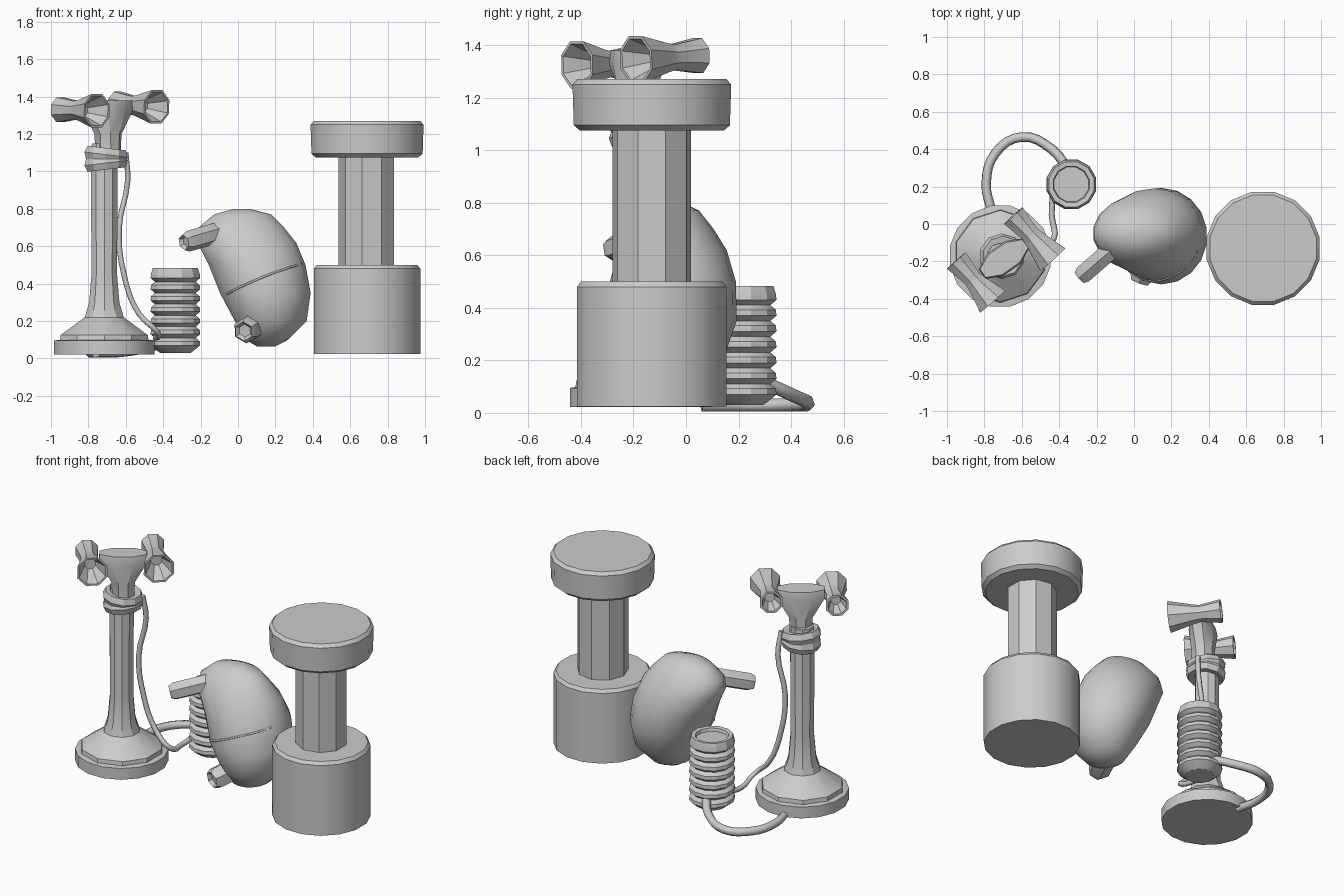
import bpy, bmesh, math
from mathutils import Vector, Matrix
from mathutils.bvhtree import BVHTree

if "Cube" in bpy.data.objects:
    bpy.data.objects.remove(bpy.data.objects["Cube"])

grey = bpy.data.materials.new("plain grey")
grey.diffuse_color = (0.6, 0.6, 0.59, 1)
grey.use_nodes = True
grey.node_tree.nodes["Principled BSDF"].inputs["Base Color"].default_value = grey.diffuse_color


def finish(name, bm, angle=32):
    bmesh.ops.remove_doubles(bm, verts=bm.verts, dist=0.0005)
    bmesh.ops.recalc_face_normals(bm, faces=bm.faces)
    me = bpy.data.meshes.new(name)
    bm.to_mesh(me)
    bm.free()
    ob = bpy.data.objects.new(name, me)
    bpy.context.collection.objects.link(ob)
    me.materials.append(grey)
    bpy.ops.object.select_all(action='DESELECT')
    ob.select_set(True)
    bpy.context.view_layer.objects.active = ob
    bpy.ops.object.shade_smooth_by_angle(angle=math.radians(angle))
    return ob


def loft(name, rings, n, mat=Matrix(), angle=32, closed=False, phase=0.5):
    """rings: (cx, cy, rx, ry, z) ellipses, joined in order"""
    bm = bmesh.new()
    loops = []
    for cx, cy, rx, ry, z in rings:
        loops.append([bm.verts.new(mat @ Vector((
            cx + rx * math.cos(2 * math.pi * (i + phase) / n),
            cy + ry * math.sin(2 * math.pi * (i + phase) / n), z))) for i in range(n)])
    pairs = list(zip(loops, loops[1:]))
    if closed:
        pairs.append((loops[-1], loops[0]))
    for a, b in pairs:
        for i in range(n):
            j = (i + 1) % n
            bm.faces.new((a[i], a[j], b[j], b[i]))
    if not closed:
        bm.faces.new(loops[0])
        bm.faces.new(loops[-1])
    return finish(name, bm, angle)


def lathe(name, profile, n, x=0, y=0, **kw):
    return loft(name, [(x, y, r, r, z) for r, z in profile], n, **kw)


def aim(a, b):
    """frame at a whose z axis points to b"""
    d = Vector(b) - Vector(a)
    return Matrix.Translation(a) @ d.to_track_quat('Z', 'Y').to_matrix().to_4x4(), d.length


def tube(name, pts, radius):
    cu = bpy.data.curves.new(name, 'CURVE')
    cu.dimensions = '3D'
    cu.bevel_depth = radius
    cu.bevel_resolution = 1
    cu.resolution_u = 4
    cu.use_fill_caps = True
    sp = cu.splines.new('BEZIER')
    sp.bezier_points.add(len(pts) - 1)
    for p, co in zip(sp.bezier_points, pts):
        p.co = co
        p.handle_left_type = p.handle_right_type = 'AUTO'
    cu.materials.append(grey)
    ob = bpy.data.objects.new(name, cu)
    bpy.context.collection.objects.link(ob)
    bpy.ops.object.select_all(action='DESELECT')
    ob.select_set(True)
    bpy.context.view_layer.objects.active = ob
    bpy.ops.object.convert(target='MESH')


# Right pedestal: drum, column, cap
px, py = 0.69, -0.13
lathe("pedestal_drum", [(0.29, 0.025), (0.29, 0.48), (0.275, 0.5)], 16, px, py)
lathe("pedestal_column", [(0.152, 0.49), (0.152, 1.09)], 9, px, py)
lathe("pedestal_cap", [(0.28, 1.075), (0.303, 1.095), (0.308, 1.25), (0.29, 1.27)], 16, px, py)

# Pear-shaped body: z, left x, right x, centre y, half depth
body = [(0.065, 0.10, 0.2, -0.08, 0.05), (0.1, 0.04, 0.27, -0.08, 0.13),
        (0.2, -0.02, 0.37, -0.075, 0.215), (0.35, -0.1, 0.392, -0.065, 0.258),
        (0.5, -0.16, 0.365, -0.05, 0.24), (0.62, -0.22, 0.315, -0.05, 0.205),
        (0.7, -0.215, 0.25, -0.05, 0.155), (0.77, -0.13, 0.18, -0.05, 0.1),
        (0.798, -0.03, 0.07, -0.05, 0.04)]
pear = loft("pear_body", [((a + b) / 2, cy, (b - a) / 2, ry, z) for z, a, b, cy, ry in body],
            18, angle=50)
for name, a, b, r in (("upper_spout", (-0.29, -0.285, 0.62), (-0.1, -0.12, 0.675), 0.056),
                      ("lower_spout", (0.03, -0.31, 0.145), (0.1, -0.12, 0.18), 0.07)):
    m, h = aim(a, b)
    lathe(name, [(0.5 * r, 0.02), (0.75 * r, 0), (r, 0.03), (r, h)], 6, mat=m)

# Thin seam across the front of the pear body
tree = BVHTree.FromObject(pear, bpy.context.evaluated_depsgraph_get())
seam = []
for i in range(12):
    t = i / 11
    hit = tree.ray_cast(Vector((-0.06 + 0.4 * t, -2, 0.345 + 0.21 * t - 0.05 * t * t)), Vector((0, 1, 0)))[0]
    if hit:
        seam.append(hit)
if len(seam) > 1:
    tube("pear_seam", seam, 0.006)

# Candlestick stand
sx, sy = -0.715, -0.172
lathe("stand_base", [(0.275, 0.022), (0.275, 0.095), (0.245, 0.1)], 16, sx, sy)
lathe("stand_foot", [(0.25, 0.09), (0.245, 0.125), (0.11, 0.22), (0.085, 0.3), (0.072, 0.45),
                     (0.075, 1.02), (0.07, 1.15)], 10, sx, sy)
for i, (z, tilt) in enumerate(((1.045, -0.12), (1.09, 0.12))):
    lathe("stand_collar_%d" % i, [(0.07, -0.03), (0.108, -0.035), (0.122, 0), (0.108, 0.035), (0.07, 0.03)],
          10, closed=True, mat=Matrix.Translation((-0.706, sy, z)) @ Matrix.Rotation(tilt, 4, 'Y'))

# Flared yoke between the two horns
m = Matrix.Translation((-0.695, -0.185, 0)) @ Matrix.Rotation(math.atan2(0.225, 0.32), 4, 'Z')
loft("yoke", [(0, 0, 0.07, 0.07, 1.1), (0, 0, 0.075, 0.07, 1.2),
              (0, 0, 0.155, 0.08, 1.33), (0, 0, 0.15, 0.07, 1.38)], 8, mat=m)

# Double-ended hollow horns
for name, a, b in (("left_horn", (-0.95, -0.195, 1.33), (-0.755, -0.415, 1.325)),
                   ("right_horn", (-0.645, 0.045, 1.36), (-0.435, -0.19, 1.345))):
    m, h = aim(a, b)
    lathe(name, [(0.03, 0.08), (0.058, 0), (0.072, 0.0), (0.052, 0.13), (0.06, 0.17),
                 (0.097, h), (0.085, h), (0.035, h - 0.11)], 8, mat=m)

# Ribbed coil with recessed top
ribs = [(0.085, 0.03)]
for i in range(7):
    z = 0.05 + i * 0.06
    ribs += [(0.113, z), (0.137, z + 0.02), (0.135, z + 0.042)]
ribs += [(0.125, 0.483), (0.1, 0.48), (0.095, 0.46)]
lathe("ribbed_coil", ribs, 12, -0.335, 0.212, angle=20)

# Cords: hanging from the collar, and looping on the ground
tube("hanging_cord", [(-0.6, -0.12, 1.1), (-0.59, -0.1, 0.95), (-0.635, -0.11, 0.7), (-0.61, -0.1, 0.45),
                      (-0.53, -0.09, 0.24), (-0.43, -0.08, 0.14), (-0.44, 0.05, 0.11), (-0.43, 0.2, 0.13)], 0.016)
tube("ground_cord", [(-0.35, 0.29, 0.12), (-0.44, 0.4, 0.07), (-0.6, 0.465, 0.035), (-0.74, 0.38, 0.03),
                     (-0.79, 0.22, 0.03), (-0.76, 0.06, 0.03)], 0.026)
